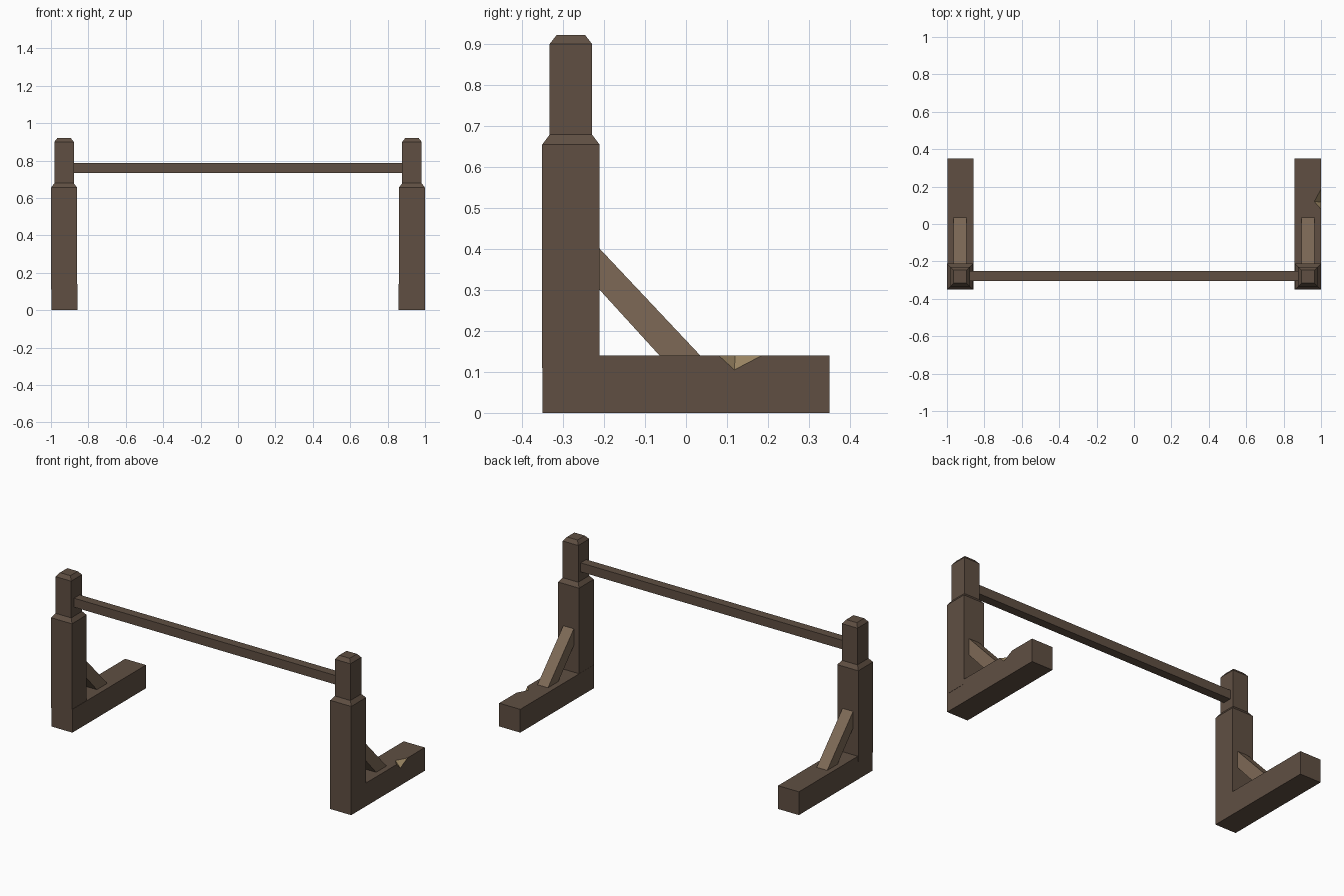
import bpy

if "Cube" in bpy.data.objects:
    bpy.data.objects.remove(bpy.data.objects["Cube"])


def material(name, rgb):
    m = bpy.data.materials.new(name)
    m.diffuse_color = (*rgb, 1)
    m.use_nodes = True
    m.node_tree.nodes["Principled BSDF"].inputs["Base Color"].default_value = m.diffuse_color
    return m


DARK = material("dark_wood", (0.115, 0.078, 0.055))
LIGHT = material("brace_wood", (0.205, 0.14, 0.092))
RAW = material("chipped_wood", (0.34, 0.245, 0.13))


def make(name, verts, faces, *mats):
    me = bpy.data.meshes.new(name)
    me.from_pydata(verts, [], faces)
    for m in mats:
        me.materials.append(m)
    ob = bpy.data.objects.new(name, me)
    bpy.context.collection.objects.link(ob)
    return ob


def prism(name, profile, x0, x1, mat):
    """Extrude a counter-clockwise (y, z) profile along x."""
    n = len(profile)
    verts = [(x, y, z) for x in (x0, x1) for y, z in profile]
    faces = [tuple(reversed(range(n))), tuple(range(n, 2 * n))]
    faces += [(i, (i + 1) % n, (i + 1) % n + n, i + n) for i in range(n)]
    return make(name, verts, faces, mat)


def rect(y0, y1, z0, z1):
    return [(y0, z0), (y1, z0), (y1, z1), (y0, z1)]


def post(name, cx, cy):
    """Stack of square rings: wide shaft, bevelled step, slim top, bevelled cap."""
    rings = [(0.07, 0.11), (0.07, 0.655), (0.052, 0.679), (0.052, 0.90), (0.035, 0.922)]
    verts = [(cx + sx * r, cy + sy * r, z) for r, z in rings
             for sx, sy in ((-1, -1), (1, -1), (1, 1), (-1, 1))]
    faces = [(3, 2, 1, 0)]
    for k in range(0, 4 * (len(rings) - 1), 4):
        faces += [(k + i, k + (i + 1) % 4, k + (i + 1) % 4 + 4, k + i + 4) for i in range(4)]
    top = 4 * (len(rings) - 1)
    faces.append((top, top + 1, top + 2, top + 3))
    return make(name, verts, faces, DARK)


# Posts and diagonal braces on both sides
brace = [(-0.225, 0.316), (-0.05, 0.124), (0.05, 0.124), (-0.225, 0.416)]
for side, s in (("left", -1), ("right", 1)):
    post(side + "_post", s * 0.93, -0.281)
    prism(side + "_brace", brace, s * 0.93 - 0.035, s * 0.93 + 0.035, LIGHT)

# Left foot, a plain beam set slightly inward of the post
prism("left_foot", rect(-0.35, 0.35, 0, 0.14), -0.997, -0.858, DARK)

# Right foot, with a chip knocked out of its outer top edge
foot = [(x, y, z) for z in (0, 0.14) for x, y in
        ((0.859, -0.35), (0.999, -0.35), (0.999, 0.35), (0.859, 0.35))]
foot += [(0.999, 0.08, 0.14), (0.999, 0.185, 0.14), (0.999, 0.118, 0.105), (0.964, 0.12, 0.14)]
right_foot = make("right_foot", foot, [
    (3, 2, 1, 0), (0, 1, 5, 4), (2, 3, 7, 6), (3, 0, 4, 7),
    (1, 2, 6, 9, 10, 8, 5), (4, 5, 8, 11, 9, 6, 7),
    (8, 10, 11), (10, 9, 11)], DARK, RAW)
for f in right_foot.data.polygons[-2:]:
    f.material_index = 1

# Rail between the posts
prism("cross_rail", rect(-0.305, -0.252, 0.733, 0.787), -0.90, 0.90, DARK)
